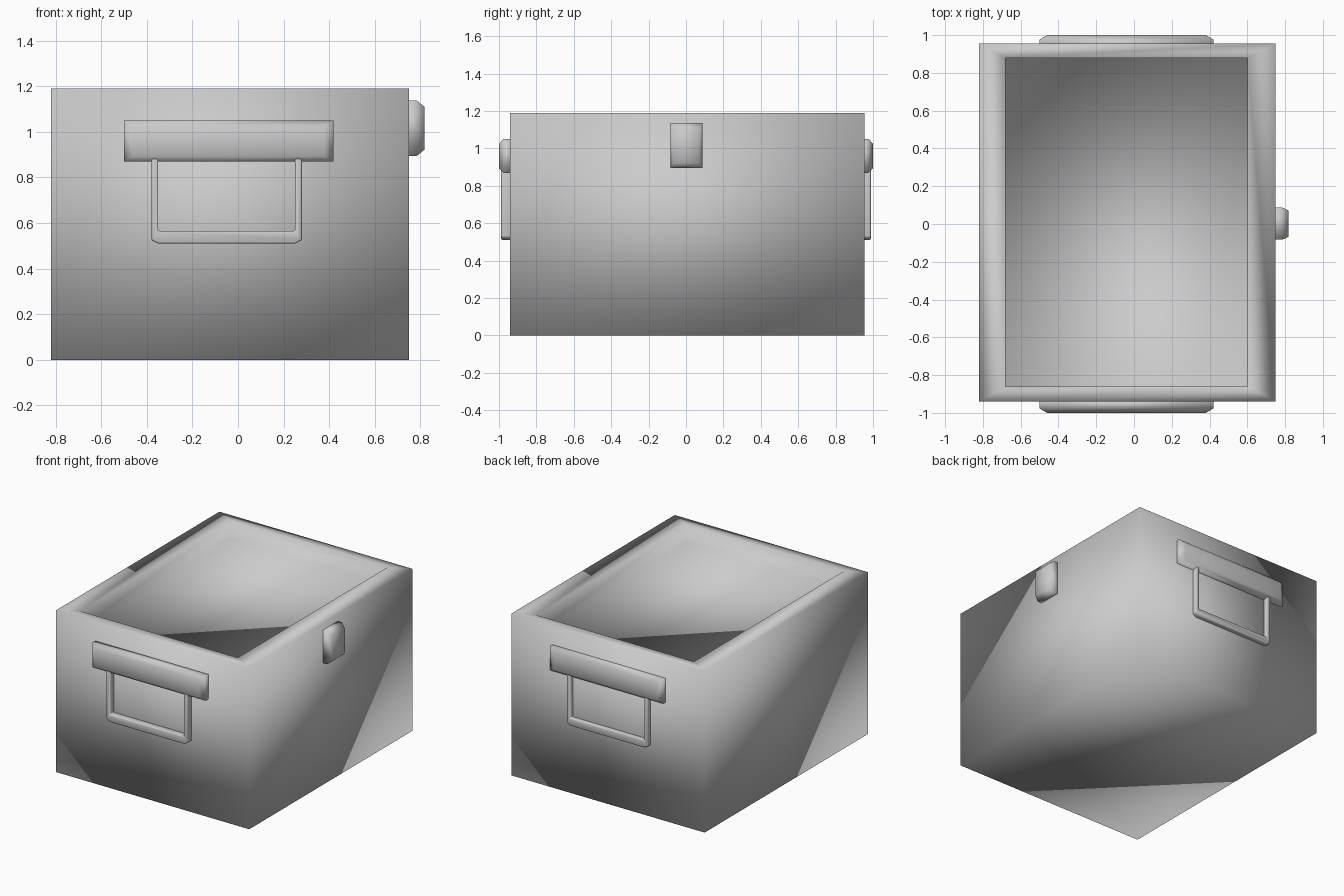
import bpy, bmesh

if "Cube" in bpy.data.objects:
    bpy.data.objects.remove(bpy.data.objects["Cube"])


def finish(name, bm, angle=None):
    """Turn a bmesh into a smooth-shaded object."""
    bmesh.ops.recalc_face_normals(bm, faces=bm.faces[:])
    mesh = bpy.data.meshes.new(name)
    bm.to_mesh(mesh)
    bm.free()
    for poly in mesh.polygons:
        poly.use_smooth = True
    obj = bpy.data.objects.new(name, mesh)
    bpy.context.collection.objects.link(obj)
    return obj


def loft(bm, rings):
    """Skin a list of equal-length closed point rings and cap both ends."""
    loops = [[bm.verts.new(p) for p in ring] for ring in rings]
    n = len(loops[0])
    for a, b in zip(loops, loops[1:]):
        for i in range(n):
            j = (i + 1) % n
            bm.faces.new((a[i], a[j], b[j], b[i]))
    bm.faces.new(loops[0])
    bm.faces.new(loops[-1])


def rect(a0, a1, b0, b1):
    return [(a0, b0), (a1, b0), (a1, b1), (a0, b1)]


def mirror_to_back(obj):
    mod = obj.modifiers.new("back_copy", 'MIRROR')
    mod.use_axis = (False, True, False)


# Crate body: solid block with a wide flat rim around a shallow tray
outer = rect(-0.82, 0.75, -0.94, 0.955)
inner = rect(-0.68, 0.60, -0.86, 0.88)
bm = bmesh.new()
loft(bm, [[(x, y, z) for x, y in ring] for ring, z in
          ((outer, 0.0), (outer, 1.19), (inner, 1.19), (inner, 1.06))])
finish("crate_body", bm)

# Handle mounting bars, front and back, with chamfered faces
bm = bmesh.new()
loft(bm, [[(x, y, z) for x, z in ring] for ring, y in
          ((rect(-0.50, 0.42, 0.87, 1.05), -0.93),
           (rect(-0.50, 0.42, 0.87, 1.05), -0.977),
           (rect(-0.46, 0.38, 0.895, 1.025), -1.0))])
mirror_to_back(finish("handle_bar", bm))

# U-shaped drop handles hanging below the bars
u_shape = [(-0.38, 0.95), (-0.38, 0.525), (-0.35, 0.51), (0.25, 0.51),
           (0.28, 0.525), (0.28, 0.95), (0.25, 0.95), (0.25, 0.565),
           (-0.35, 0.565), (-0.35, 0.95)]
bm = bmesh.new()
loft(bm, [[(x, y, z) for x, z in u_shape] for y in (-0.93, -0.988)])
grip = finish("drop_handle", bm)
bevel = grip.modifiers.new("soft_edges", 'BEVEL')
bevel.width = 0.008
bevel.segments = 2
mirror_to_back(grip)

# Latch on the right side
bm = bmesh.new()
loft(bm, [[(x, y, z) for y, z in ring] for ring, x in
          ((rect(-0.083, 0.087, 0.895, 1.137), 0.73),
           (rect(-0.083, 0.087, 0.895, 1.137), 0.785),
           (rect(-0.068, 0.072, 0.922, 1.11), 0.818))])
finish("latch", bm)
